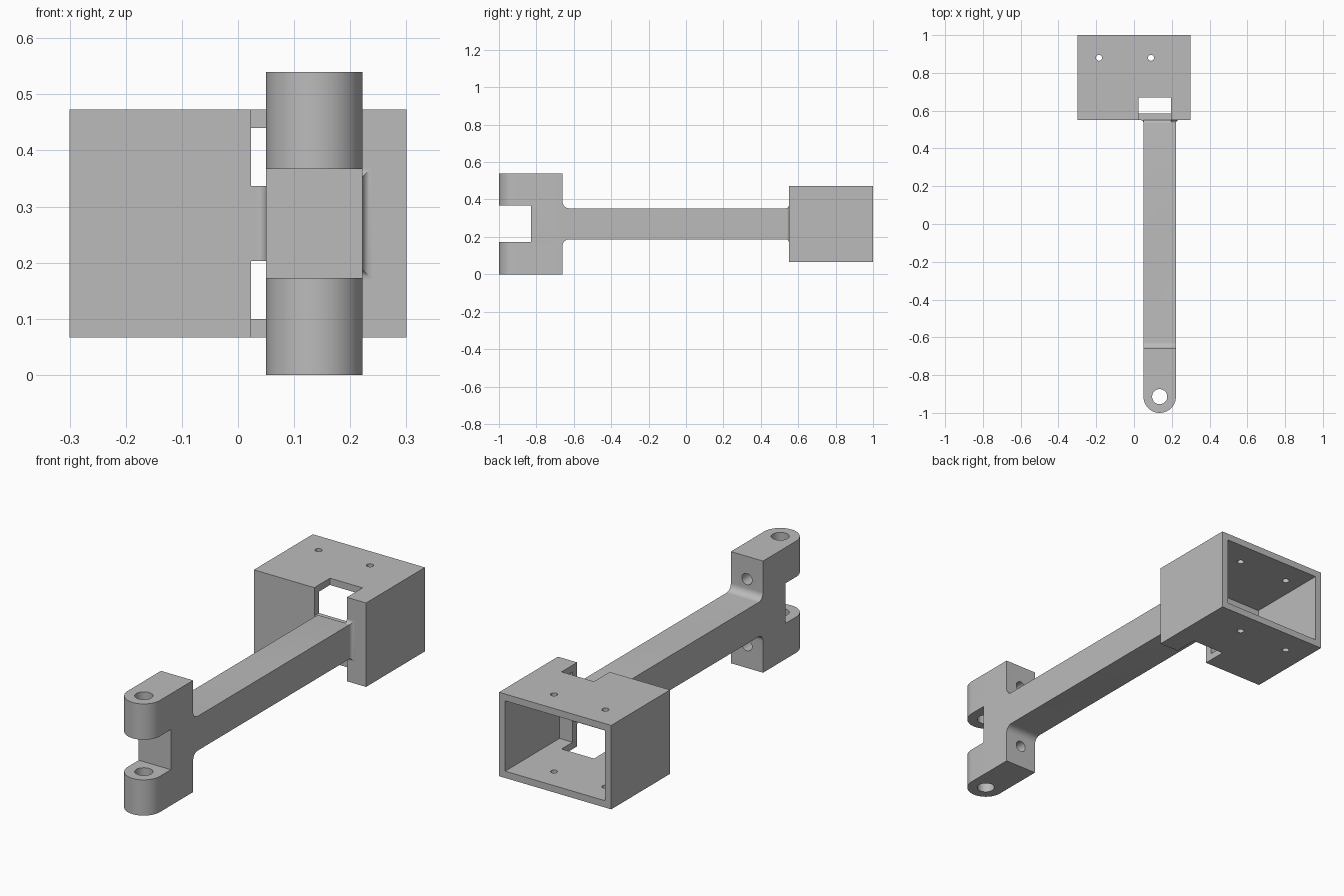
import bpy
import bmesh
from math import sin, cos, pi

old = bpy.data.objects.get("Cube")
if old:
    bpy.data.objects.remove(old, do_unlink=True)

grey = bpy.data.materials.new("plain grey")
grey.use_nodes = True
COLOR = (0.5, 0.5, 0.5, 1)
grey.diffuse_color = COLOR
grey.node_tree.nodes["Principled BSDF"].inputs["Base Color"].default_value = COLOR


def loft(name, rings):
    """Closed solid through rings of equal point count."""
    bm = bmesh.new()
    loops = [[bm.verts.new(p) for p in ring] for ring in rings]
    for a, b in zip(loops, loops[1:]):
        for i in range(len(a)):
            j = (i + 1) % len(a)
            bm.faces.new((a[i], a[j], b[j], b[i]))
    bm.faces.new(loops[0])
    bm.faces.new(loops[-1])
    bmesh.ops.recalc_face_normals(bm, faces=bm.faces)
    mesh = bpy.data.meshes.new(name)
    bm.to_mesh(mesh)
    bm.free()
    mesh.materials.append(grey)
    obj = bpy.data.objects.new(name, mesh)
    bpy.context.collection.objects.link(obj)
    return obj


def prism(name, points, axis, lo, hi):
    """Extrude a 2D outline along an axis (0 = x, 1 = y, 2 = z)."""
    return loft(name, [[p[:axis] + (t,) + p[axis:] for p in points] for t in (lo, hi)])


def arc(cx, cy, r, start, end, n):
    steps = [(start + (end - start) * i / n) * pi / 180 for i in range(n + 1)]
    return [(cx + r * cos(a), cy + r * sin(a)) for a in steps]


def box(name, x, y, z):
    return prism(name, [(x[0], y[0]), (x[1], y[0]), (x[1], y[1]), (x[0], y[1])], 2, *z)


def cylinder(name, a, b, r, axis, lo, hi):
    return prism(name, arc(a, b, r, 0, 360, 40)[:-1], axis, lo, hi)


def boolean(obj, tool, operation="DIFFERENCE"):
    mod = obj.modifiers.new("cut", "BOOLEAN")
    mod.operation, mod.object, mod.solver = operation, tool, "EXACT"
    bpy.context.view_layer.objects.active = obj
    bpy.ops.object.modifier_apply(modifier=mod.name)
    bpy.data.objects.remove(tool, do_unlink=True)


# Main dimensions
LEFT, RIGHT = 0.05, 0.222
MID_X, RADIUS = (LEFT + RIGHT) / 2, (RIGHT - LEFT) / 2
MID_Z, TOP = 0.27, 0.54
ARM_TOP, ARM_LOW = 0.353, 0.187
WALL_Y = 0.55
FLARE = 0.016

# Arm with forked end: side outline, mirrored about its mid height
upper = [(-0.83, 0.367), (-1.01, 0.367), (-1.01, TOP), (-0.66, TOP)]
upper += arc(-0.625, 0.388, 0.035, 180, 270, 10)
upper += arc(WALL_Y - FLARE, ARM_TOP - FLARE, FLARE, 90, 0, 6)
upper += [(WALL_Y + 0.01, ARM_TOP - FLARE)]
lower = [(y, 2 * MID_Z - z) for y, z in reversed(upper)]
arm = prism("forked_arm", upper + lower, 0, LEFT, RIGHT)

# Round the fork tips in plan
pin_y = -1 + RADIUS
plan = arc(MID_X, pin_y, RADIUS, 180, 360, 40) + [(RIGHT, 0.7), (LEFT, 0.7)]
boolean(arm, prism("tip_tool", plan, 2, -0.1, 0.7), "INTERSECT")

# Pin hole and the screw holes leading into it
boolean(arm, cylinder("pin_tool", MID_X, pin_y, 0.04, 2, -0.1, 0.7))
for z in (0.43, 2 * MID_Z - 0.43):
    boolean(arm, cylinder("screw_tool", MID_X, z, 0.027, 1, pin_y, -0.6))

# Open-backed housing
housing = box("housing", (-0.3, 0.3), (WALL_Y, 1), (0.067, 0.473))
boolean(housing, box("cavity_tool", (-0.267, 0.267), (0.585, 1.1), (0.1, 0.44)))

# Notches above and below the arm
for z in ((0.337, 0.6), (0, 0.203)):
    boolean(housing, box("notch_tool", (0.023, 0.197), (0.5, 0.67), z))

# Mounting holes through roof and floor
for x in (-0.185, 0.09):
    boolean(housing, cylinder("mount_tool", x, 0.88, 0.016, 2, 0, 0.6))


# Concave flares where the arm meets the housing
def flare(name, outline):
    rings = []
    for i in range(7):
        a = i / 6 * pi / 2
        o, y = FLARE * (1 - cos(a)), WALL_Y - FLARE * (1 - sin(a))
        x0, x1, z0, z1 = outline(o)
        rings.append([(x0, y, z0), (x1, y, z0), (x1, y, z1), (x0, y, z1)])
    return loft(name, rings)


flares = [
    flare("right_flare", lambda o: (0.197, RIGHT + o, ARM_LOW - o, ARM_TOP + o)),
    flare("left_flare", lambda o: (LEFT - o, 0.1, 0.203, 0.337)),
]

# Smooth the curved faces, keep edges sharp
for obj in [arm, housing] + flares:
    bpy.ops.object.select_all(action="DESELECT")
    obj.select_set(True)
    bpy.context.view_layer.objects.active = obj
    bpy.ops.object.shade_smooth_by_angle(angle=pi / 6)
